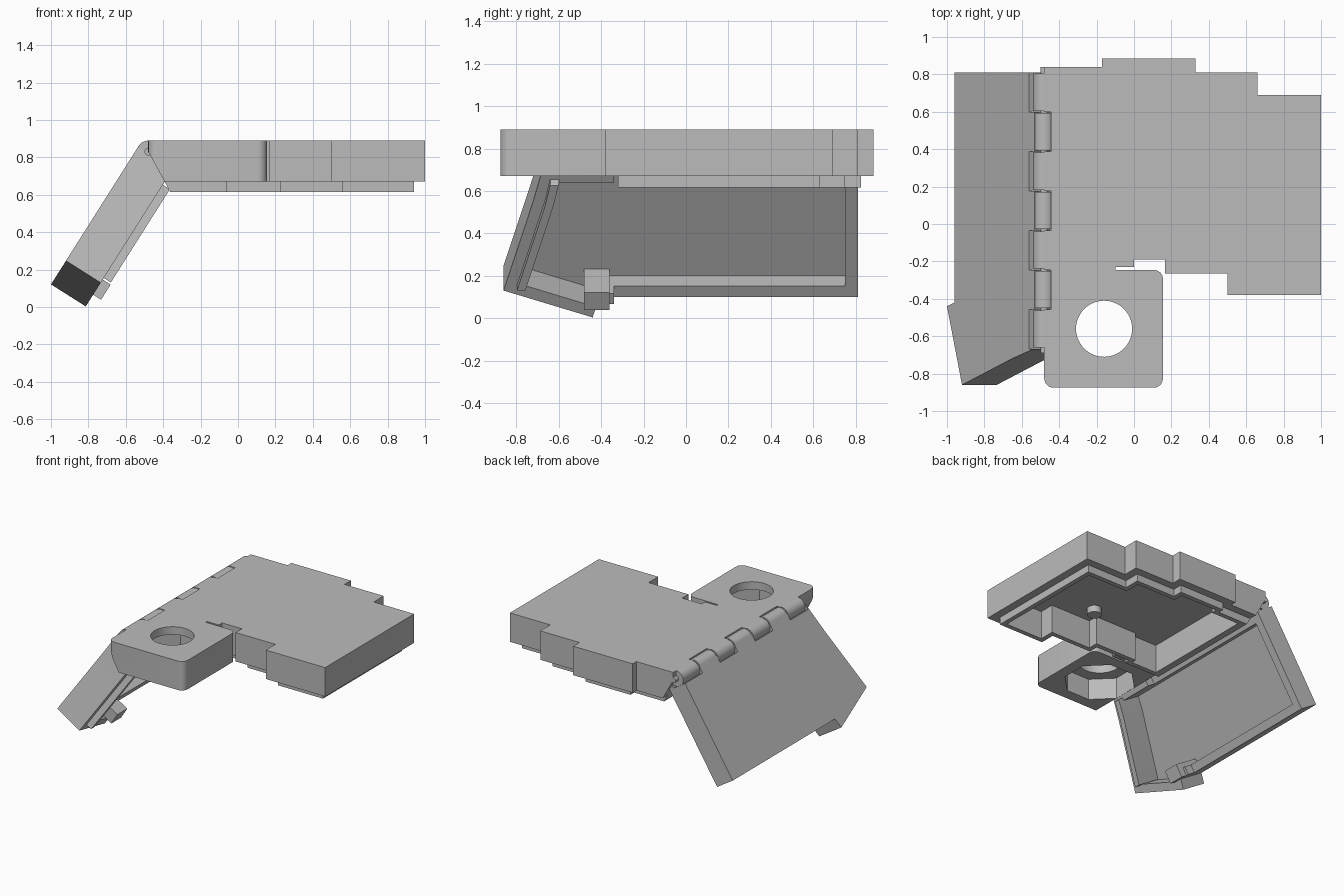
import bpy, bmesh, math
from mathutils import Vector

cube = bpy.data.objects.get("Cube")
if cube:
    bpy.data.objects.remove(cube, do_unlink=True)

grey = bpy.data.materials.new("plain_grey")
grey.use_nodes = True
grey.diffuse_color = (0.5, 0.5, 0.5, 1)
grey.node_tree.nodes["Principled BSDF"].inputs["Base Color"].default_value = (0.5, 0.5, 0.5, 1)

# Hinge geometry: the two shells meet at a mitre through the hinge axis
CORNER = Vector((-0.513, 0, 0.89))
ALONG = Vector((-0.535, 0, -0.845))
DEPTH = Vector((0.845, 0, -0.535))
MITRE = Vector((0.876, 0, 0.482))
AXIS = Vector((-0.48, 0, 0.83))


def flat(a, b, c):
    return Vector((a, b, c))


def tilted(u, y, t):
    return CORNER + ALONG * u + DEPTH * t + Vector((0, y, 0))


def make(name, bm):
    bmesh.ops.recalc_face_normals(bm, faces=bm.faces)
    mesh = bpy.data.meshes.new(name)
    bm.to_mesh(mesh)
    bm.free()
    mesh.materials.append(grey)
    obj = bpy.data.objects.new(name, mesh)
    bpy.context.collection.objects.link(obj)
    return obj


def prism(name, pts, lo, hi, frame=flat, mitre=0, round_at=()):
    """Extrude an outline; mitre is +1 / -1 to keep that side of the hinge plane."""
    bm = bmesh.new()
    low = [bm.verts.new(frame(a, b, lo)) for a, b in pts]
    top = [bm.verts.new(frame(a, b, hi)) for a, b in pts]
    bm.faces.new(low)
    bm.faces.new(top)
    edges = []
    for i in range(len(pts)):
        j = (i + 1) % len(pts)
        bm.faces.new((low[i], low[j], top[j], top[i]))
        if pts[i] in round_at:
            edges.append(bm.edges.get((low[i], top[i])))
    bmesh.ops.recalc_face_normals(bm, faces=bm.faces)
    if edges:
        bmesh.ops.bevel(bm, geom=edges, offset=0.05, segments=6, profile=0.5, affect='EDGES')
    if mitre:
        geom = bm.verts[:] + bm.edges[:] + bm.faces[:]
        bmesh.ops.bisect_plane(bm, geom=geom, plane_co=AXIS, plane_no=MITRE * mitre, clear_inner=True)
        bmesh.ops.holes_fill(bm, edges=[e for e in bm.edges if e.is_boundary])
    return make(name, bm)


def box(name, a, b, c, frame=flat):
    return prism(name, [(a[0], b[0]), (a[0], b[1]), (a[1], b[1]), (a[1], b[0])], c[0], c[1], frame)


def ring(cx, cy, r, n, turn=0.0):
    return [(cx + r * math.cos(turn + math.tau * i / n), cy + r * math.sin(turn + math.tau * i / n))
            for i in range(n)]


def inset(pts, w):
    """Move each side of a clockwise outline inwards by w."""
    out = []
    for i, p in enumerate(pts):
        p, a, b = Vector(p), Vector(pts[i - 1]), Vector(pts[(i + 1) % len(pts)])
        d, e = (p - a).normalized(), (b - p).normalized()
        m, n = Vector((d.y, -d.x)), Vector((e.y, -e.x))
        out.append(tuple(p + (m + n) * w / (1 + m.dot(n))))
    return out


def combine(obj, tool, operation):
    mod = obj.modifiers.new(operation.lower(), 'BOOLEAN')
    mod.operation, mod.object, mod.solver = operation, tool, 'EXACT'
    bpy.ops.object.select_all(action='DESELECT')
    bpy.context.view_layer.objects.active = obj
    obj.select_set(True)
    bpy.ops.object.modifier_apply(modifier=mod.name)
    bpy.data.objects.remove(tool, do_unlink=True)


def rod(name, r, y0, y1):
    pts = ring(AXIS.x, AXIS.z, r, 32)
    return prism(name, pts, y0, y1, lambda a, b, c: Vector((a, c, b)))


# Upper shell: stepped outline with the square ear at the front
main = [(-0.48, 0.84), (-0.17, 0.84), (-0.17, 0.885), (0.33, 0.885), (0.33, 0.81), (0.66, 0.81),
        (0.66, 0.69), (1, 0.69), (1, -0.38), (0.5, -0.38), (0.5, -0.265), (0.165, -0.265),
        (0.165, -0.19), (0, -0.19), (0, -0.23), (-0.48, -0.23)]
ear = [(0.155, -0.245), (0.155, -0.875), (-0.48, -0.875)]
outline = main[:-1] + [(-0.1, -0.23), (-0.1, -0.245)] + ear
upper = prism("upper_shell", outline, 0.67, 0.89, mitre=1, round_at=ear)

# Locating lip, cavity and ear openings
lip = [(-0.6 if x < -0.4 else x, y) for x, y in inset(main, 0.06)]
combine(upper, prism("lip", lip, 0.615, 0.75, mitre=1), 'UNION')
cavity = [(-0.31 if x < -0.3 else x, y) for x, y in inset(main, 0.095)]
combine(upper, prism("cavity", cavity, 0.5, 0.83), 'DIFFERENCE')
octagon = ring(-0.16, -0.56, 0.25, 8, math.pi / 8)
combine(upper, prism("ear_recess", octagon, 0.5, 0.83), 'DIFFERENCE')
combine(upper, prism("ear_hole", ring(-0.16, -0.56, 0.15, 48), 0.5, 1), 'DIFFERENCE')

# Tilted door: tray with a flared front corner
door_pts = [(0.033, 0.81), (0.836, 0.81), (0.836, -0.42), (0.91, -0.44),
            (0.76, -0.86), (0.26, -0.72), (0.033, -0.665)]
door = prism("door", door_pts, 0, 0.22, tilted, mitre=-1)
tray = [(0.16 if u < 0.15 else u, y) for u, y in inset(door_pts, 0.06)]
combine(door, prism("tray", tray, 0.062, 0.5, tilted), 'DIFFERENCE')
combine(door, box("rim_trim", (-0.3, 1.2), (-0.34, 1), (0.155, 0.5), tilted), 'DIFFERENCE')

# Alternating hinge knuckles, with a clearance notch in the opposite shell
STEP = 0.211
for i in range(7):
    y1 = 0.81 - i * STEP
    y0 = y1 - STEP
    if i % 2:
        combine(upper, box("notch", (-0.6, -0.445), (y0, y1), (0.775, 1)), 'DIFFERENCE')
        rod("door_knuckle", 0.06, y0 + 0.006, y1 - 0.006)
        box("door_knuckle_web", (0.033, 0.1), (y0 + 0.006, y1 - 0.006), (0, 0.06), tilted)
    else:
        combine(door, box("notch", (-0.1, 0.088), (y0, y1), (-0.1, 0.115), tilted), 'DIFFERENCE')
        rod("shell_knuckle", 0.06, y0 + 0.006, y1 - 0.006)
rod("hinge_pin", 0.02, -0.69, 0.84)

# Curved front lip and latch block inside the door
front = [(0.14, -0.64), (0.26, -0.665), (0.73, -0.797)]
strip = front + [(u, y + 0.04) for u, y in reversed(front)]
prism("door_front_lip", strip, 0.05, 0.265, tilted, mitre=-1)
box("latch_block", (0.74, 0.836), (-0.48, -0.36), (0.05, 0.27), tilted)

# Short post under the upper shell
prism("inner_post", ring(0.34, -0.02, 0.05, 32), 0.78, 0.84)

bpy.ops.object.select_all(action='DESELECT')
for obj in bpy.context.scene.objects:
    if obj.type == 'MESH':
        obj.select_set(True)
        bpy.context.view_layer.objects.active = obj
bpy.ops.object.shade_smooth_by_angle(angle=math.radians(30))
